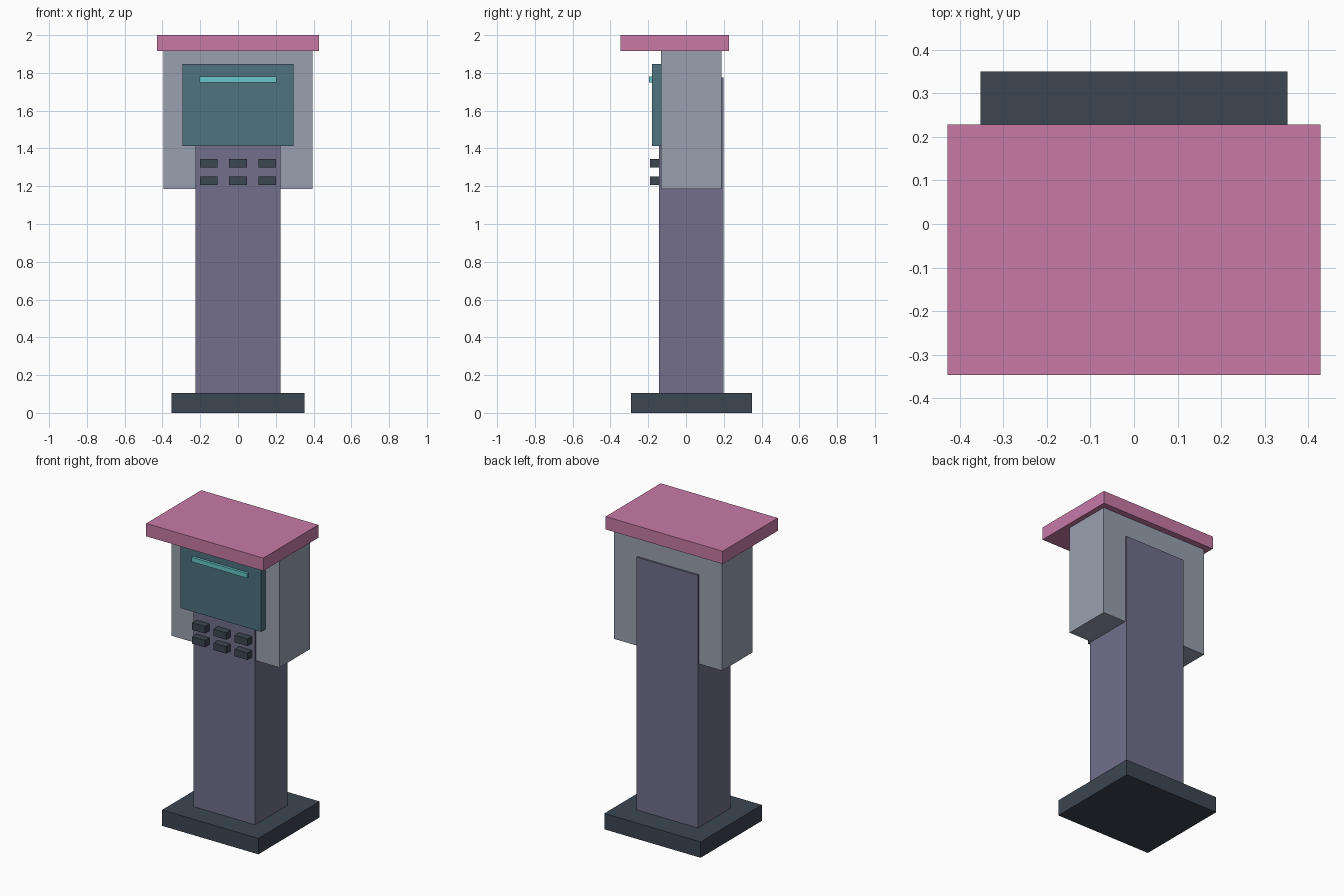
import bpy

cube = bpy.data.objects.get("Cube")
if cube:
    bpy.data.objects.remove(cube, do_unlink=True)


def make_material(name, rgb):
    mat = bpy.data.materials.new(name)
    mat.use_nodes = True
    color = (*rgb, 1)
    mat.diffuse_color = color
    mat.node_tree.nodes["Principled BSDF"].inputs["Base Color"].default_value = color
    return mat


def box(name, mat, x, y, z):
    """Box spanning the (low, high) range on each axis."""
    spans = (x, y, z)
    bpy.ops.mesh.primitive_cube_add(size=1, location=[(a + b) / 2 for a, b in spans])
    obj = bpy.context.object
    obj.name = name
    obj.scale = [b - a for a, b in spans]
    bpy.ops.object.transform_apply(location=False, rotation=False, scale=True)
    obj.data.materials.append(mat)
    return obj


slate = make_material("dark slate", (0.045, 0.061, 0.084))
purple = make_material("muted purple", (0.168, 0.159, 0.258))
grey = make_material("blue grey", (0.314, 0.352, 0.429))
pink = make_material("pink", (0.57, 0.195, 0.381))
teal = make_material("dark teal", (0.078, 0.168, 0.216))
cyan = make_material("cyan", (0.138, 0.578, 0.578))

# Stand
box("base", slate, (-0.352, 0.352), (-0.29, 0.35), (0, 0.105))
box("column", purple, (-0.225, 0.225), (-0.143, 0.198), (0.105, 1.775))

# Head and canopy
box("head", grey, (-0.395, 0.395), (-0.132, 0.187), (1.185, 1.915))
box("canopy", pink, (-0.428, 0.428), (-0.347, 0.228), (1.915, 2))

# Screen with its light strip
box("screen", teal, (-0.295, 0.295), (-0.18, -0.132), (1.413, 1.848))
box("light_strip", cyan, (-0.203, 0.203), (-0.197, -0.18), (1.75, 1.78))

# Two rows of three buttons
for row, z in enumerate((1.321, 1.229)):
    for col in range(3):
        x = (col - 1) * 0.155
        box(f"button_{row + 1}_{col + 1}", slate,
            (x - 0.047, x + 0.047), (-0.19, -0.143), (z - 0.023, z + 0.023))
